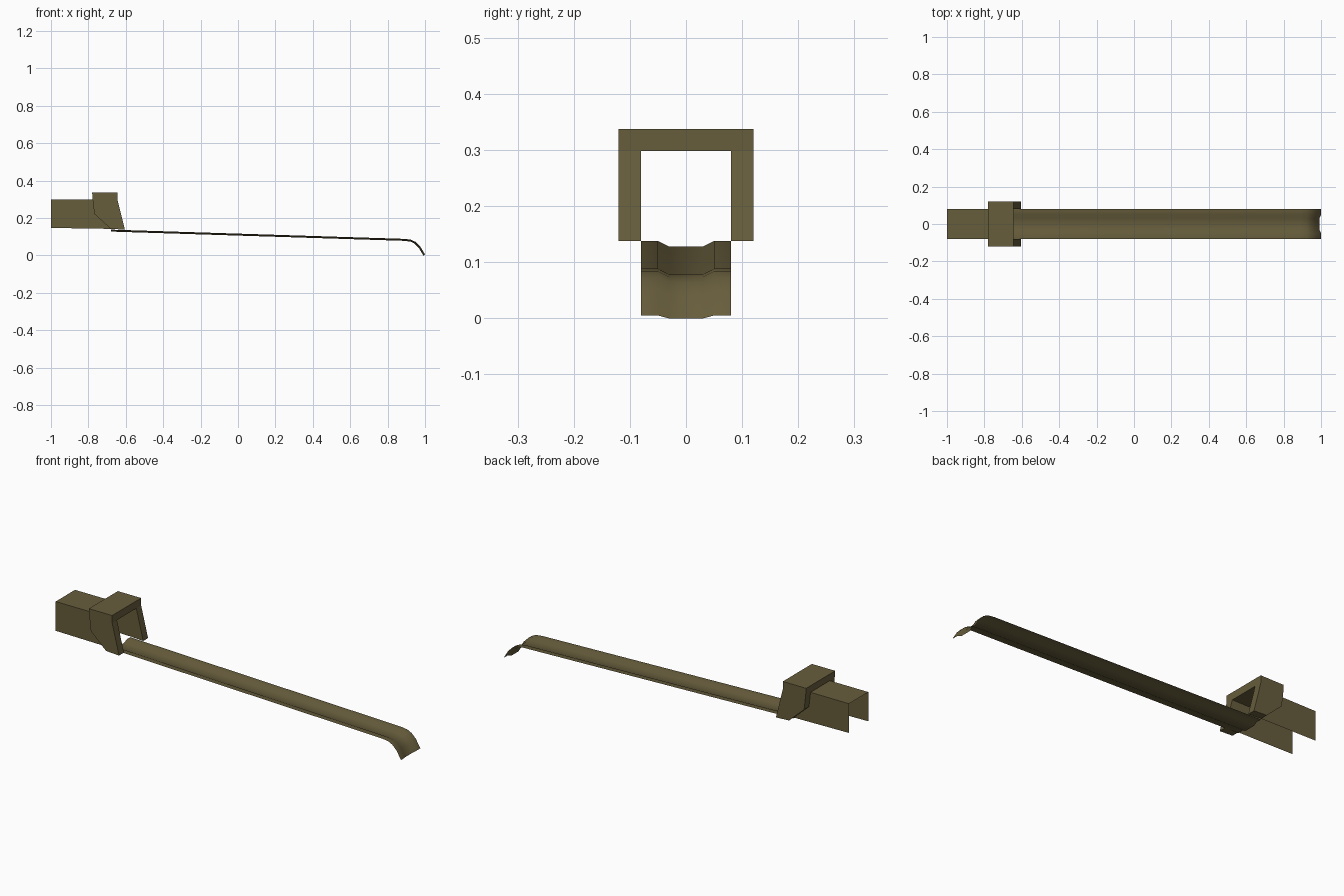
import bpy, bmesh
from mathutils import Vector

if "Cube" in bpy.data.objects:
    bpy.data.objects.remove(bpy.data.objects["Cube"])

olive = bpy.data.materials.new("olive_brown")
olive.diffuse_color = (0.135, 0.109, 0.045, 1)
olive.use_nodes = True
olive.node_tree.nodes["Principled BSDF"].inputs["Base Color"].default_value = olive.diffuse_color


def finish(name, bm, recalc=True):
    if recalc:
        bmesh.ops.recalc_face_normals(bm, faces=bm.faces)
    mesh = bpy.data.meshes.new(name)
    bm.to_mesh(mesh)
    bm.free()
    mesh.materials.append(olive)
    obj = bpy.data.objects.new(name, mesh)
    bpy.context.collection.objects.link(obj)
    return obj


def columns(bm, profile, ys):
    """Copy an x-z profile to each y position."""
    return [[bm.verts.new((x, y, z)) for x, z in profile] for y in ys]


# Collar: solid inverted U, profile swept across y with the inside left open
profile = [(-0.78, 0.337), (-0.645, 0.337), (-0.645, 0.298), (-0.605, 0.138),
           (-0.68, 0.142), (-0.768, 0.222), (-0.777, 0.298)]
n = len(profile)
bm = bmesh.new()
cols = columns(bm, profile, (-0.12, -0.08, 0.08, 0.12))
for outer, inner in ((cols[0], cols[1]), (cols[3], cols[2])):
    bm.faces.new(outer)
    bm.faces.new(inner[2:])
    for i in range(n):
        j = (i + 1) % n
        bm.faces.new((outer[i], outer[j], inner[j], inner[i]))
for i, j in ((6, 0), (0, 1), (1, 2), (2, 6)):
    a, b = cols[1], cols[2]
    bm.faces.new((a[i], a[j], b[j], b[i]))
finish("collar", bm)

# Sleeve: thin channel open at the bottom and the end
wall = [(-1, 0.147), (-1, 0.3), (-0.777, 0.3), (-0.768, 0.222), (-0.68, 0.142)]
bm = bmesh.new()
a, b = columns(bm, wall, (-0.08, 0.08))
bm.faces.new(a)
bm.faces.new(b)
bm.faces.new((a[1], a[2], b[2], b[1]))
finish("sleeve", bm)

# Strip: thin sheet with a shallow groove, hooked down at the far end
path = [(-0.68, 0.138), (0.89, 0.0885), (0.925, 0.084), (0.95, 0.072),
        (0.975, 0.047), (1.0, 0.005)]
section = [(-0.08, 0), (-0.05, 0), (-0.03, -0.0105),
           (0.03, -0.0105), (0.05, 0), (0.08, 0)]
bm = bmesh.new()
rows = []
for k, (x, z) in enumerate(path):
    p, q = path[max(k - 1, 0)], path[min(k + 1, len(path) - 1)]
    t = Vector((q[0] - p[0], q[1] - p[1])).normalized()
    rows.append([bm.verts.new((x - t.y * d, y, z + t.x * d)) for y, d in section])
for r, s in zip(rows, rows[1:]):
    for i in range(len(section) - 1):
        bm.faces.new((r[i], s[i], s[i + 1], r[i + 1]))
strip = finish("strip", bm, recalc=False)
for f in strip.data.polygons:
    f.use_smooth = True
